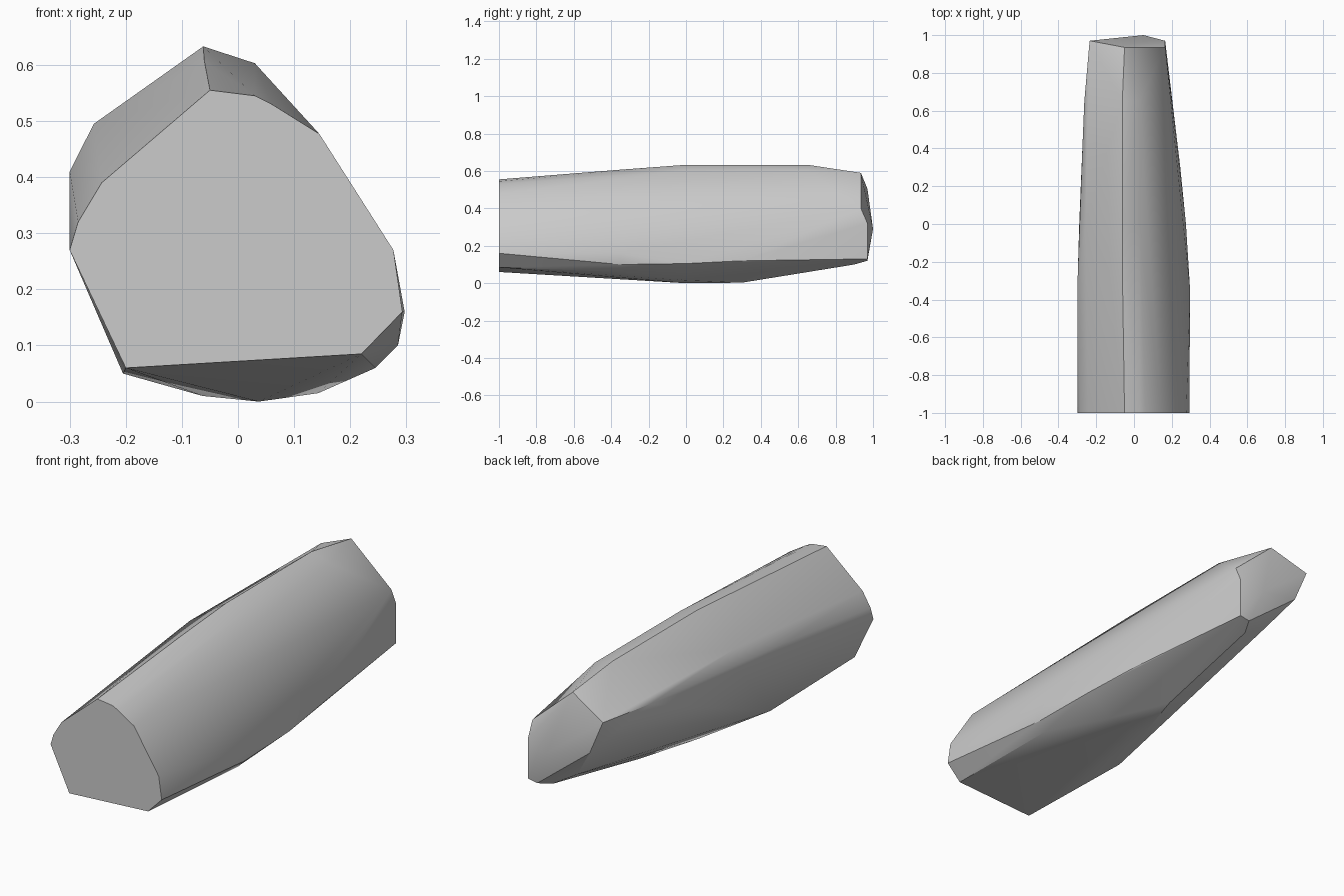
import bpy, bmesh

# Faceted log-like boulder: cross-sections (x, z) along y, wrapped in a convex skin
sections = {
    # flat cut front face
    -1.0: [(-0.05, 0.555), (0.03, 0.545), (0.06, 0.53), (0.145, 0.477),
           (0.277, 0.27), (0.293, 0.16), (0.22, 0.085), (-0.2, 0.06),
           (-0.3, 0.27), (-0.285, 0.32), (-0.243, 0.39)],
    # widest part of the body
    -0.35: [(-0.06, 0.607), (-0.3, 0.41), (-0.205, 0.05),
            (0.245, 0.06), (0.285, 0.10), (0.297, 0.16)],
    0.0: [(-0.062, 0.633), (0.03, 0.603), (-0.257, 0.495), (-0.29, 0.4),
          (-0.063, 0.01), (0.037, 0.0), (0.143, 0.015), (0.275, 0.105)],
    0.3: [(0.037, 0.003), (0.245, 0.12)],
    # shoulder where the back end starts to taper
    0.65: [(-0.062, 0.633), (0.03, 0.603), (-0.263, 0.48)],
    # blunt pointed back end
    0.9: [(0.08, 0.1), (-0.05, 0.18), (-0.215, 0.4)],
    0.935: [(-0.05, 0.59), (0.165, 0.4)],
    0.97: [(-0.235, 0.505), (-0.165, 0.34), (0.115, 0.12),
           (0.165, 0.13), (0.165, 0.32)],
    1.0: [(0.05, 0.29)],
}

bm = bmesh.new()
for y, profile in sections.items():
    for x, z in profile:
        bm.verts.new((x, y, z))
hull = bmesh.ops.convex_hull(bm, input=bm.verts)
loose = {g for g in hull["geom_interior"] + hull["geom_unused"]
         if isinstance(g, bmesh.types.BMVert)}
bmesh.ops.delete(bm, geom=list(loose), context='VERTS')
# merge the flat front into one polygon
bmesh.ops.dissolve_limit(bm, angle_limit=0.01, verts=bm.verts, edges=bm.edges)
bmesh.ops.recalc_face_normals(bm, faces=bm.faces)

mesh = bpy.data.meshes.new("faceted_boulder")
bm.to_mesh(mesh)
bm.free()
boulder = bpy.data.objects.new("faceted_boulder", mesh)
bpy.context.collection.objects.link(boulder)

# soft shading over shallow facets, sharp at the end cuts
bpy.context.view_layer.objects.active = boulder
boulder.select_set(True)
bpy.ops.object.shade_smooth_by_angle(angle=0.5)
